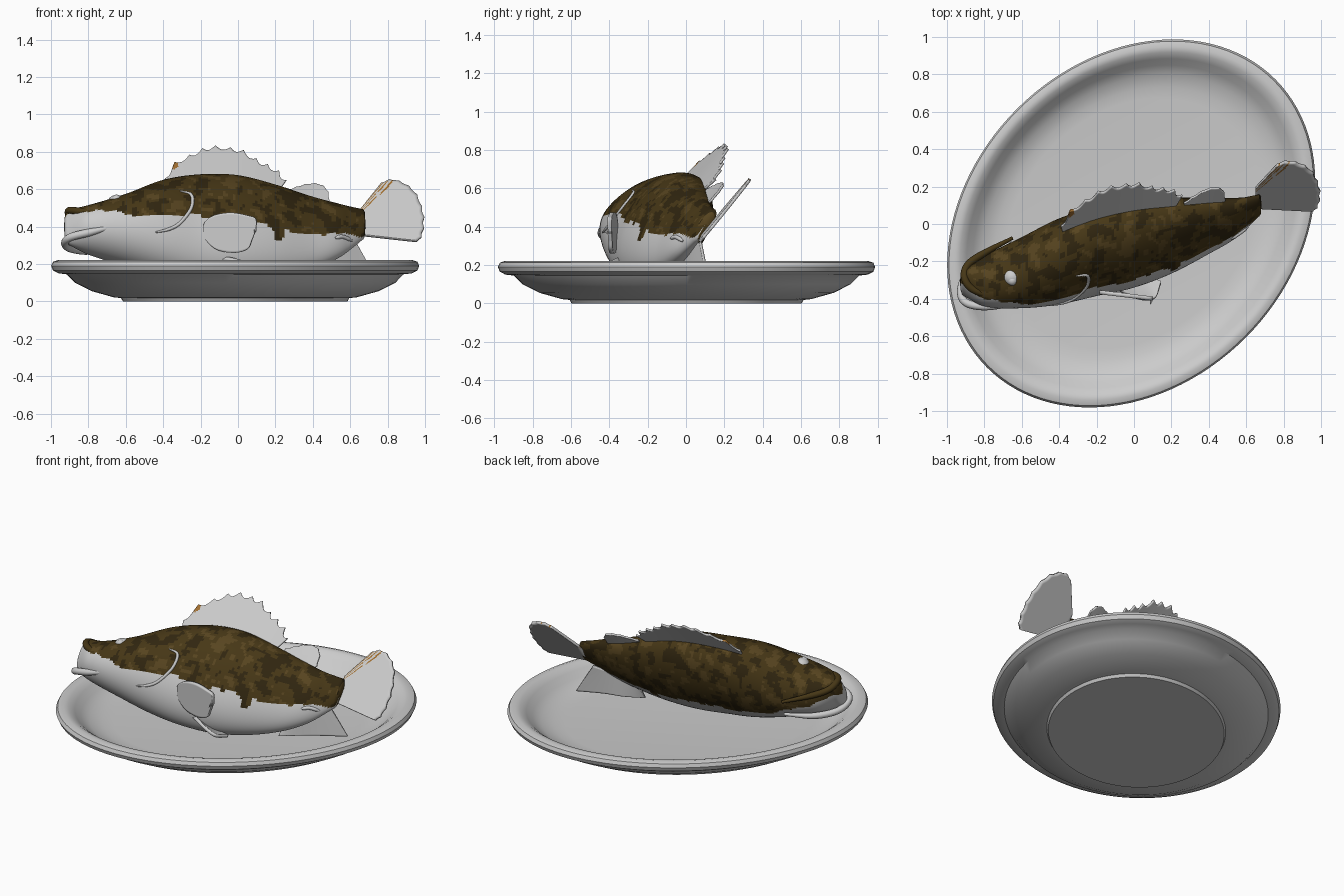
import bpy, bmesh, math
from mathutils import Vector, noise

if "Cube" in bpy.data.objects:
    bpy.data.objects.remove(bpy.data.objects["Cube"])

TILT = math.radians(33)          # the fish leans back about its long axis
S, C = math.sin(TILT), math.cos(TILT)


def mat(name, rgb):
    m = bpy.data.materials.new(name)
    m.diffuse_color = (*rgb, 1)
    m.use_nodes = True
    m.node_tree.nodes["Principled BSDF"].inputs["Base Color"].default_value = m.diffuse_color
    return m


GREY = mat("pale_grey", (.8, .8, .8))
BROWN = mat("brown", (.062, .038, .008))
DARK = mat("dark_brown", (.03, .019, .005))
LIGHT = mat("light_brown", (.095, .058, .014))
ORANGE = mat("orange", (.36, .16, .03))


def grid(name, rows, wrap=False, mats=(), color=None, closed=True):
    """Skin rows of points with quads; color(i, j, centre) picks a material slot."""
    bm = bmesh.new()
    vs = [[bm.verts.new(p) for p in r] for r in rows]
    n = len(rows[0])
    for i in range(len(rows) - 1):
        for j in range(n if wrap else n - 1):
            k = (j + 1) % n
            f = bm.faces.new((vs[i][j], vs[i][k], vs[i + 1][k], vs[i + 1][j]))
            f.smooth = True
            if color:
                f.material_index = color(i, j, f.calc_center_median())
    bmesh.ops.remove_doubles(bm, verts=bm.verts, dist=1e-5)
    if closed:
        bmesh.ops.recalc_face_normals(bm, faces=bm.faces)
    me = bpy.data.meshes.new(name)
    bm.to_mesh(me)
    for m in mats:
        me.materials.append(m)
    ob = bpy.data.objects.new(name, me)
    bpy.context.collection.objects.link(ob)
    return ob


def hermite(pts, x):
    """Smooth interpolation of rows keyed by their first value."""
    k = max(0, min(len(pts) - 2, sum(p[0] <= x for p in pts) - 1))
    a, b = pts[k], pts[k + 1]
    p, q = pts[max(k - 1, 0)], pts[min(k + 2, len(pts) - 1)]
    h = b[0] - a[0]
    t = (x - a[0]) / h
    out = []
    for c in range(1, len(a)):
        m0 = (b[c] - p[c]) / (b[0] - p[0]) * h
        m1 = (q[c] - a[c]) / (q[0] - a[0]) * h
        out.append((2*t**3 - 3*t*t + 1)*a[c] + (t**3 - 2*t*t + t)*m0
                   + (3*t*t - 2*t**3)*b[c] + (t**3 - t*t)*m1)
    return out


def along(pts, t):
    """Smooth point at 0..1 along a list of points."""
    n = len(pts) - 1
    return Vector(hermite([(i / n, *p) for i, p in enumerate(pts)], t))


# Oval plate: one profile swept round an ellipse turned 45 degrees
profile = [(0, 0), (.61, 0), (.62, .018), (.66, .022), (.78, .055), (.87, .1), (.915, .145),
           (.96, .15), (.99, .165), (1, .19), (.99, .212), (.96, .222), (.93, .216),
           (.895, .19), (.86, .155), (.81, .122), (.74, .105), (.68, .1), (0, .1)]


def plate_point(r, a, z):
    u, v = 1.09 * r * math.cos(a), .865 * r * math.sin(a)
    return ((u - v) * .7071 - .015, (u + v) * .7071 + .003, z)


grid("plate", [[plate_point(r, i * math.tau / 112, z) for i in range(112)]
               for r, z in profile], wrap=True)

# Fish body stations: x, far y, near y, top z, bottom z
STATIONS = [(-.91, -.24, -.385, .49, .305), (-.8, -.17, -.44, .515, .25),
            (-.6, -.07, -.45, .575, .19), (-.4, .03, -.43, .65, .14),
            (-.2, .09, -.385, .68, .11), (0, .13, -.34, .675, .1),
            (.2, .14, -.265, .625, .12), (.4, .14, -.16, .56, .17),
            (.55, .14, -.07, .52, .24), (.67, .15, .05, .49, .335)]


def section(x):
    y1, y0, z1, z0 = hermite(STATIONS, x)
    ez, ey = ((z1 - z0) / 2) ** 2, ((y1 - y0) / 2) ** 2
    d = (ez - ey) / math.cos(2 * TILT)
    H = math.sqrt((ez + ey + d) / 2)
    W = math.sqrt(max((ez + ey - d) / 2, (.38 * H) ** 2))
    return (y0 + y1) / 2, (z0 + z1) / 2, W, H


def skin(x, a, scale=1.0, sx=None):
    """Point on the body; a = 0 is the ridge of the back, positive is the near side."""
    yc, zc, W, H = section(x)
    v, w = W * math.sin(a) * scale, H * math.cos(a) * scale
    return Vector((x if sx is None else sx, yc - v * C + w * S, zc + v * S + w * C))


def near(x, z, out=0.0):
    """Near-side body point at a given height."""
    a = min((i * .01 for i in range(0, 260)), key=lambda t: abs(skin(x, t).z - z)
            + (1 if skin(x, t + .01).z > skin(x, t).z else 0))
    return skin(x, a, 1 + out)


SEG, RINGS = 96, 120
angles = [j * math.tau / SEG for j in range(SEG)]
rows = [[skin(-.91, a, s, -.91 - d) for a in angles]
        for s, d in ((0, .02), (.5, .018), (.8, .012), (.94, .006))]
rows += [[skin(-.91 + 1.58 * i / RINGS, a) for a in angles] for i in range(RINGS + 1)]
rows += [[skin(.67, a, s, .67 + d) for a in angles] for s, d in ((.8, .008), (0, .012))]
EDGE = [(-.95, .5), (-.8, .3), (-.65, .0), (-.5, -.22), (-.2, -.2), (.15, -.25),
        (.4, -.3), (.58, -.45), (.7, -1.1)]


def body_color(i, j, c):
    limit = hermite(EDGE, c.x) + [0]
    streak = .25 if .19 < c.x < .25 else 0
    if math.cos((j + .5) * math.tau / SEG) < limit[0] - streak + .12 * noise.noise(c * 14):
        return 0
    n = noise.noise(c * 13) + .5 * noise.noise(c * 30)
    return 2 if n < -.2 else 3 if n > .32 else 1


grid("fish_body", rows, True, (GREY, BROWN, DARK, LIGHT), body_color)


# Lips, gill edge and vent as tapered tubes
def tube(name, pts, radius, material=None):
    cu = bpy.data.curves.new(name, 'CURVE')
    cu.dimensions, cu.bevel_depth, cu.bevel_resolution = '3D', radius, 4
    cu.use_fill_caps = True
    sp = cu.splines.new('POLY')
    sp.points.add(32)
    for i, p in enumerate(sp.points):
        p.co = (*along(pts, i / 32), 1)
        p.radius = .45 + .55 * min(1, 5 * min(i, 32 - i) / 32)
    if material:
        cu.materials.append(material)
    ob = bpy.data.objects.new(name, cu)
    bpy.context.collection.objects.link(ob)


tube("lower_lip", [(-.63, -.43, .41), (-.78, -.442, .372), (-.89, -.425, .345), (-.925, -.37, .315),
                   (-.9, -.28, .285), (-.8, -.18, .268), (-.65, -.1, .27)], .021)
tube("upper_lip", [(-.63, -.405, .46), (-.75, -.385, .468), (-.86, -.35, .483), (-.905, -.29, .483),
                   (-.89, -.22, .45), (-.8, -.155, .41), (-.65, -.075, .36)], .02, BROWN)
tube("gill_edge", [near(x, z) for x, z in
                   ((-.31, .59), (-.25, .57), (-.25, .5), (-.31, .42), (-.37, .385), (-.44, .37))], .009)
tube("vent", [near(x, z) for x, z in ((.52, .34), (.56, .345), (.61, .325))], .011)

# Eye and its pupil disc
for name, off, r in (("eye", 0, .05), ("pupil", .03, .027)):
    bpy.ops.mesh.primitive_uv_sphere_add(segments=32, ring_count=16, radius=r,
                                         location=(-.65, -.285 - off * .6, .52 + off * .8))
    bpy.context.object.name = name


# Fins: a rippled sheet between a root curve and an outer curve, then thickened
def fin(name, low, high, teeth=0, depth=0.0, spots=None, thick=.012, n=90, m=18):
    rows = []
    for j in range(m + 1):
        row = []
        for i in range(n + 1):
            t = i / n
            a, b = along(low, t), along(high, t)
            d = b - a
            cut = depth * abs(math.sin(math.pi * teeth * t)) / max(d.length, depth * 2, 1e-4)
            row.append(a + d * (1 - cut) * j / m)
        rows.append(row)
    ob = grid(name, rows, False, (GREY, ORANGE, GREY, GREY) if spots else (), spots, False)
    so = ob.modifiers.new("thickness", 'SOLIDIFY')
    so.thickness, so.offset, so.material_offset = thick, -1, 2 if spots else 0


def blotches(i, j, c):
    d = noise.voronoi(Vector((c.x * 11, c.z * 13, 3.3)))[0][0]
    return int(d < .36 and j < 14)


def tail_bands(i, j, c):
    wob = .25 * noise.noise(c * 16)
    band = (j / 18 * 3.1 + wob) % 1
    return int(.2 < band < .58 and noise.noise(c * 22) > -.28 and j < 16)


def lean(pts):
    """Lift (x, z) outline points into the leaning plane of the back."""
    out = []
    for x, z in pts:
        r = skin(x, 0, .97)
        out.append((x, r.y + (z - r.z) * .88, z))
    return out


ridge = lambda x0, x1: [skin(x0 + (x1 - x0) * i / 6, 0, .96) for i in range(7)]
fin("front_dorsal_fin", ridge(-.38, .22),
    lean([(-.39, .66), (-.34, .745), (-.26, .785), (-.19, .82), (-.12, .835), (-.04, .825),
          (.03, .81), (.1, .765), (.16, .735), (.22, .7), (.26, .65)]), 10, .028, blotches)
fin("rear_dorsal_fin", ridge(.27, .48),
    lean([(.27, .6), (.32, .617), (.38, .632), (.44, .628), (.48, .595), (.49, .54)]), 6, .006, blotches)


def tail_plane(pts):
    return [(x, .065 + .82 * (z - .34) + .04 * (x - .67), z) for x, z in pts]


fin("tail_fin", tail_plane([(.65, .49), (.65, .43), (.65, .36)]),
    tail_plane([(.765, .635), (.82, .655), (.89, .635), (.95, .585), (.985, .51), (.997, .44),
                (.99, .37), (.965, .33), (.92, .33)]), 10, .008, tail_bands, .016)

side = lambda pts: [(x, -.375 - .12 * (x + .19), z) for x, z in pts]
fin("pectoral_fin", side([(-.185, .36), (-.165, .32), (-.11, .275), (-.02, .26), (.05, .28), (.075, .33), (.09, .37)]),
    side([(-.185, .365), (-.18, .42), (-.13, .46), (-.04, .475), (.05, .46), (.095, .44), (.095, .375)]),
    thick=.022)
fin("pelvic_fin", [(-.17, -.29, .17), (-.08, -.26, .14), (.03, -.27, .125), (.14, -.31, .135)],
    [(-.17, -.3, .19), (-.08, -.36, .225), (.03, -.405, .2), (.11, -.4, .165), (.145, -.32, .14)],
    thick=.02)
fin("anal_fin", [(.36, -.09, .12), (.47, -.02, .125), (.58, .03, .135), (.73, .105, .14)],
    [(.37, -.07, .17), (.46, -.02, .24), (.56, .03, .29), (.63, .07, .32)], thick=.015)

# Smooth shading with crisp fin rims
bpy.ops.object.select_all(action='DESELECT')
for ob in bpy.data.objects:
    if ob.type == 'MESH':
        ob.select_set(True)
        bpy.context.view_layer.objects.active = ob
bpy.ops.object.shade_smooth_by_angle(angle=math.radians(40))
